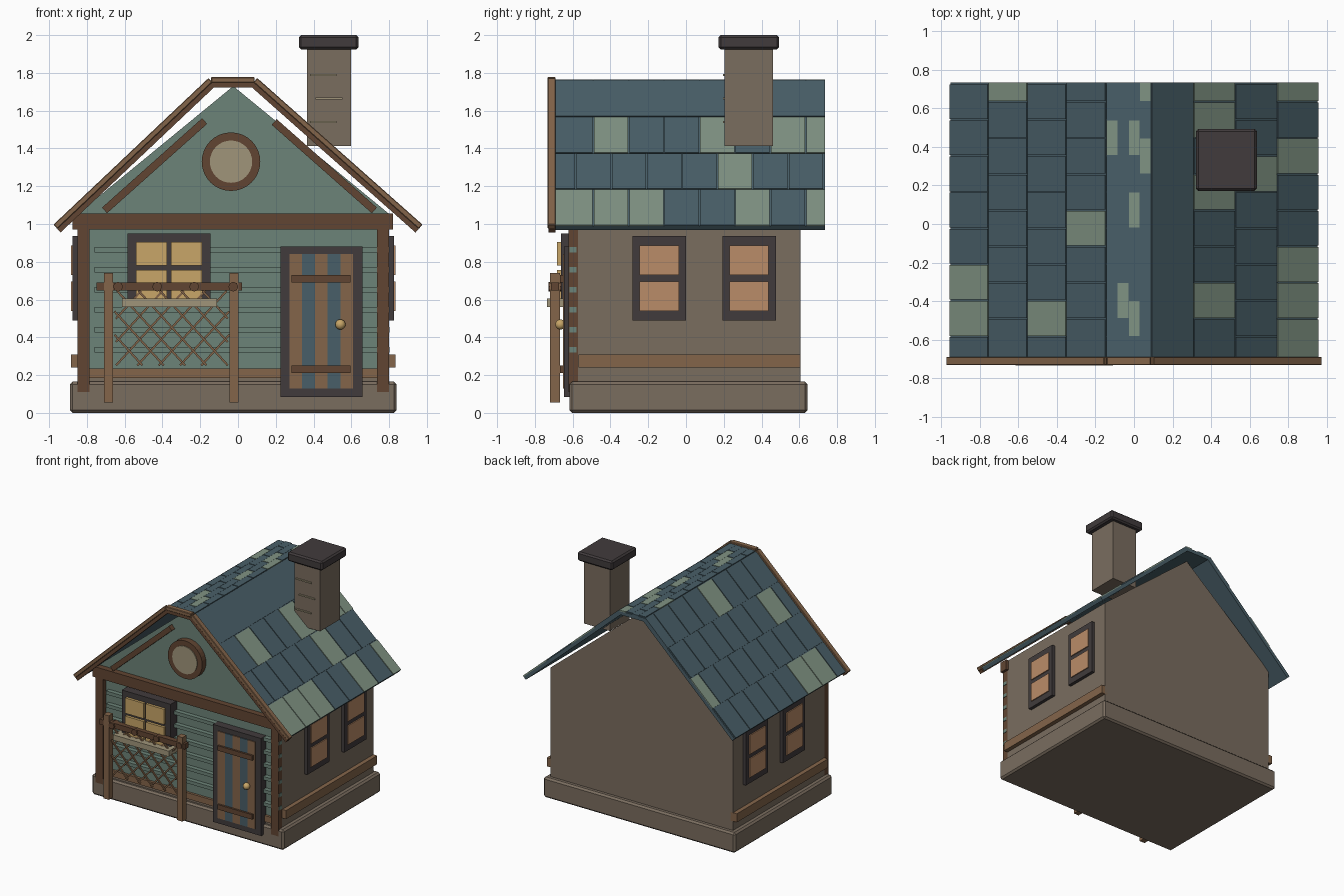
import bpy, bmesh, math
from mathutils import Vector, Matrix

cube = bpy.data.objects.get("Cube")
if cube:
    bpy.data.objects.remove(cube, do_unlink=True)


def material(name, *rgb):
    linear = [((c / 255 + 0.055) / 1.055) ** 2.4 for c in rgb] + [1.0]
    mat = bpy.data.materials.new(name)
    mat.use_nodes = True
    mat.diffuse_color = linear
    bsdf = mat.node_tree.nodes["Principled BSDF"]
    bsdf.inputs["Base Color"].default_value = linear
    bsdf.inputs["Roughness"].default_value = 0.9
    return mat


STONE = material("stone brown", 122, 109, 95)
DARK = material("dark wood", 97, 69, 50)
WOOD = material("light wood", 132, 101, 74)
COAL = material("charcoal", 65, 59, 60)
GREEN = material("wall green", 108, 131, 120)
TEAL = material("roof teal", 73, 95, 104)
SAGE = material("sage shingle", 128, 147, 131)
GOLD = material("warm gold", 200, 166, 104)
BEIGE = material("beige", 160, 149, 122)
ORANGE = material("window orange", 186, 140, 104)


def finish(name, bm, mat, bevel=0):
    bmesh.ops.recalc_face_normals(bm, faces=bm.faces)
    if bevel:
        bmesh.ops.bevel(bm, geom=bm.edges[:], offset=bevel, segments=1, affect='EDGES')
    mesh = bpy.data.meshes.new(name)
    bm.to_mesh(mesh)
    bm.free()
    mesh.materials.append(mat)
    obj = bpy.data.objects.new(name, mesh)
    bpy.context.collection.objects.link(obj)
    return obj


def prism(name, profile, y0, y1, mat, bevel=0):
    """Extrude an (x, z) outline along y."""
    bm = bmesh.new()
    face = bm.faces.new([bm.verts.new((x, y0, z)) for x, z in profile])
    out = bmesh.ops.extrude_face_region(bm, geom=[face])
    moved = [v for v in out["geom"] if isinstance(v, bmesh.types.BMVert)]
    bmesh.ops.translate(bm, verts=moved, vec=(0, y1 - y0, 0))
    return finish(name, bm, mat, bevel)


def box(name, xs, ys, zs, mat, bevel=0):
    (a, b), (c, d) = sorted(xs), sorted(zs)
    return prism(name, [(a, c), (b, c), (b, d), (a, d)], ys[0], ys[1], mat, bevel)


def slab(name, p, q, thick, ys, mat, lift=0, bevel=0):
    """Board whose top edge runs from p to q in the xz plane."""
    p, q = Vector(p), Vector(q)
    d = (q - p).normalized()
    n = Vector((-d.y, d.x))
    if n.y < 0:
        n = -n
    top, low = n * lift, n * (lift - thick)
    return prism(name, [p + top, q + top, q + low, p + low], ys[0], ys[1], mat, bevel)


def disc(name, x, z, radius, ys, mat, sides=32):
    bm = bmesh.new()
    place = Matrix.Translation((x, sum(ys) / 2, z)) @ Matrix.Rotation(math.pi / 2, 4, 'X')
    bmesh.ops.create_cone(bm, cap_ends=True, segments=sides, radius1=radius,
                          radius2=radius, depth=abs(ys[1] - ys[0]), matrix=place)
    return finish(name, bm, mat)


CX = -0.025      # house axis
HALF = 0.823     # half width of the walls
FRONT, BACK = -0.58, 0.605

# Foundation and gabled body with a green front
box("foundation", (CX - 0.865, CX + 0.865), (-0.617, 0.643), (0, 0.165), STONE, 0.014)
body = prism("house_walls", [(CX - HALF, 0.1), (CX + HALF, 0.1), (CX + HALF, 1.055),
                             (CX, 1.73), (CX - HALF, 1.055)], FRONT, BACK, STONE)
body.data.materials.append(GREEN)
for f in body.data.polygons:
    f.material_index = int(f.normal.y < -0.9)

# Front timber frame
box("front_skirting", (-0.79, 0.74), (-0.588, FRONT), (0.16, 0.187), STONE)
box("front_band", (-0.79, 0.74), (-0.6, FRONT), (0.185, 0.235), WOOD)
for s in (-1, 1):
    box("corner_post", (CX + s * 0.76, CX + s * 0.824), (-0.622, -0.572), (0.11, 0.97), DARK)
    box("side_band", (CX + s * 0.8, CX + s * 0.858), (-0.57, BACK), (0.24, 0.31), WOOD)
box("tie_beam", (-0.875, 0.82), (-0.628, -0.56), (0.97, 1.055), DARK)
slab("gable_brace_right", (-0.72, 1.087), (-0.19, 1.56), 0.04, (-0.62, FRONT), DARK)
slab("gable_brace_left", (0.735, 1.087), (0.205, 1.555), 0.04, (-0.62, FRONT), DARK)
for i in range(6):
    z = 0.32 + i * 0.106
    box("clapboard", (-0.76, 0.803), (-0.616, -0.579), (z, z + 0.028), GREEN)

# Round gable window
disc("round_window_frame", -0.037, 1.33, 0.155, (-0.63, FRONT), DARK)
disc("round_window_pane", -0.037, 1.33, 0.112, (-0.636, -0.6), BEIGE)

# Front window with planter
box("front_window_frame", (-0.585, -0.145), (-0.662, FRONT), (0.56, 0.95), COAL)
for x in (-0.54, -0.355):
    for z, top in ((0.605, 0.757), (0.78, 0.905)):
        box("front_window_pane", (x, x + 0.165), (-0.683, -0.64), (z, top), GOLD)
box("planter", (-0.615, -0.11), (-0.735, -0.61), (0.56, 0.605), BEIGE)

# Side windows on both walls
for s in (-1, 1):
    for y in (-0.283, 0.193):
        box("side_window_frame", (CX + s * 0.8, CX + s * 0.85), (y, y + 0.283),
            (0.49, 0.937), COAL)
        for z in (0.54, 0.73):
            box("side_window_pane", (CX + s * 0.83, CX + s * 0.858), (y + 0.038, y + 0.245),
                (z, z + 0.155), ORANGE)

# Door
box("door_frame", (0.225, 0.66), (-0.645, FRONT), (0.085, 0.88), COAL)
for i in range(5):
    x = 0.272 + i * 0.0676
    box("door_plank", (x, x + 0.0676), (-0.652, -0.6), (0.13, 0.84), TEAL if i % 2 else WOOD)
for z in (0.21, 0.69):
    box("door_crossbar", (0.283, 0.595), (-0.668, -0.64), (z, z + 0.04), DARK)
bm = bmesh.new()
bmesh.ops.create_uvsphere(bm, u_segments=16, v_segments=10, radius=0.027,
                          matrix=Matrix.Translation((0.542, -0.665, 0.468)))
knob = finish("door_knob", bm, GOLD)
for f in knob.data.polygons:
    f.use_smooth = True

# Net rack: posts, rail, pegs and crossed ropes
for x in (-0.71, -0.045):
    box("rack_post", (x, x + 0.048), (-0.72, -0.667), (0.055, 0.74), WOOD)
box("rack_rail", (-0.75, 0.022), (-0.716, -0.672), (0.647, 0.69), DARK)
for x in (-0.635, -0.428, -0.232, -0.025):
    disc("rack_peg", x, 0.668, 0.026, (-0.728, -0.66), DARK, 8)
LEFT, RIGHT, LOW, HIGH = -0.65, -0.05, 0.255, 0.65
for i in range(-3, 6):
    for s in (-1, 1):
        start = i * 0.113
        t0, t1 = max(0, -start / 0.36), min(1, (RIGHT - LEFT - start) / 0.36)
        if t1 - t0 < 0.15:
            continue
        ends = []
        for t in (t0, t1):
            off = start + 0.36 * t
            ends.append((LEFT + off if s > 0 else RIGHT - off, LOW + (HIGH - LOW) * t))
        y = -0.69 + s * 0.006
        slab("net_rope", ends[0], ends[1], 0.011, (y - 0.006, y + 0.006), WOOD)

# Roof panels with shingle rows; each set lists (row, place) of the sage ones
ROOF_Y = (-0.69, 0.735)
EAVE_R, RIDGE_R = (-0.953, 0.99), (-0.142, 1.757)
EAVE_L, RIDGE_L = (0.953, 0.99), (0.088, 1.757)
PANELS = [
    ("right_roof", EAVE_R, RIDGE_R, 1, 4, {(0, 1), (0, 2), (1, 7), (2, 1), (3, 3)}),
    ("left_roof", EAVE_L, RIDGE_L, 0, 3, {(0, 0), (0, 1), (0, 2), (0, 5), (0, 7), (1, 5),
                                          (2, 1), (2, 4), (2, 6), (2, 7)}),
    ("ridge", RIDGE_R, RIDGE_L, 1, 4, {(0, 6), (1, 1), (2, 1), (2, 4), (2, 6), (3, 5), (3, 7)}),
]
for name, p, q, parity, rows, sage in PANELS:
    slab(name + "_panel", p, q, 0.03, ROOF_Y, TEAL)
    a, b = Vector(p), Vector(q)
    for row in range(4):
        r0, r1 = a.lerp(b, row / 4), a.lerp(b, (row + 1) / 4 - 0.006)
        if row >= rows:
            slab(name + "_top_course", r0, b, 0.01, ROOF_Y, TEAL, 0.007)
            continue
        first = -0.768 if (row + parity) % 2 else -0.675
        for k in range(8):
            y0 = ROOF_Y[0] if k == 0 else first + k * 0.1875
            y1 = min(first + (k + 1) * 0.1875 - 0.007, ROOF_Y[1])
            slab(name + "_shingle", r0, r1, 0.01, (y0, y1),
                 SAGE if (row, k) in sage else TEAL, 0.007)

# Front roof trim: light board over a dark one
for p, q in ((EAVE_R, RIDGE_R), (EAVE_L, RIDGE_L), (RIDGE_R, RIDGE_L)):
    out = 0.01 if p[0] > 0 else -0.01
    if p is not RIDGE_R:
        p = (p[0] + out, p[1] - 0.009)
    slab("trim_board", p, q, 0.03, (-0.733, -0.69), WOOD, 0.021, 0.004)
    slab("trim_underboard", p, q, 0.026, (-0.728, -0.69), DARK, -0.009)

# Chimney
box("chimney_stack", (0.365, 0.597), (0.205, 0.46), (1.412, 1.94), STONE)
box("chimney_cap", (0.322, 0.638), (0.172, 0.493), (1.925, 2.0), COAL, 0.012)
for x, z in ((0.38, 1.535), (0.41, 1.66), (0.38, 1.783)):
    box("chimney_joint", (x, x + 0.142), (0.196, 0.21), (z, z + 0.01), BEIGE)
